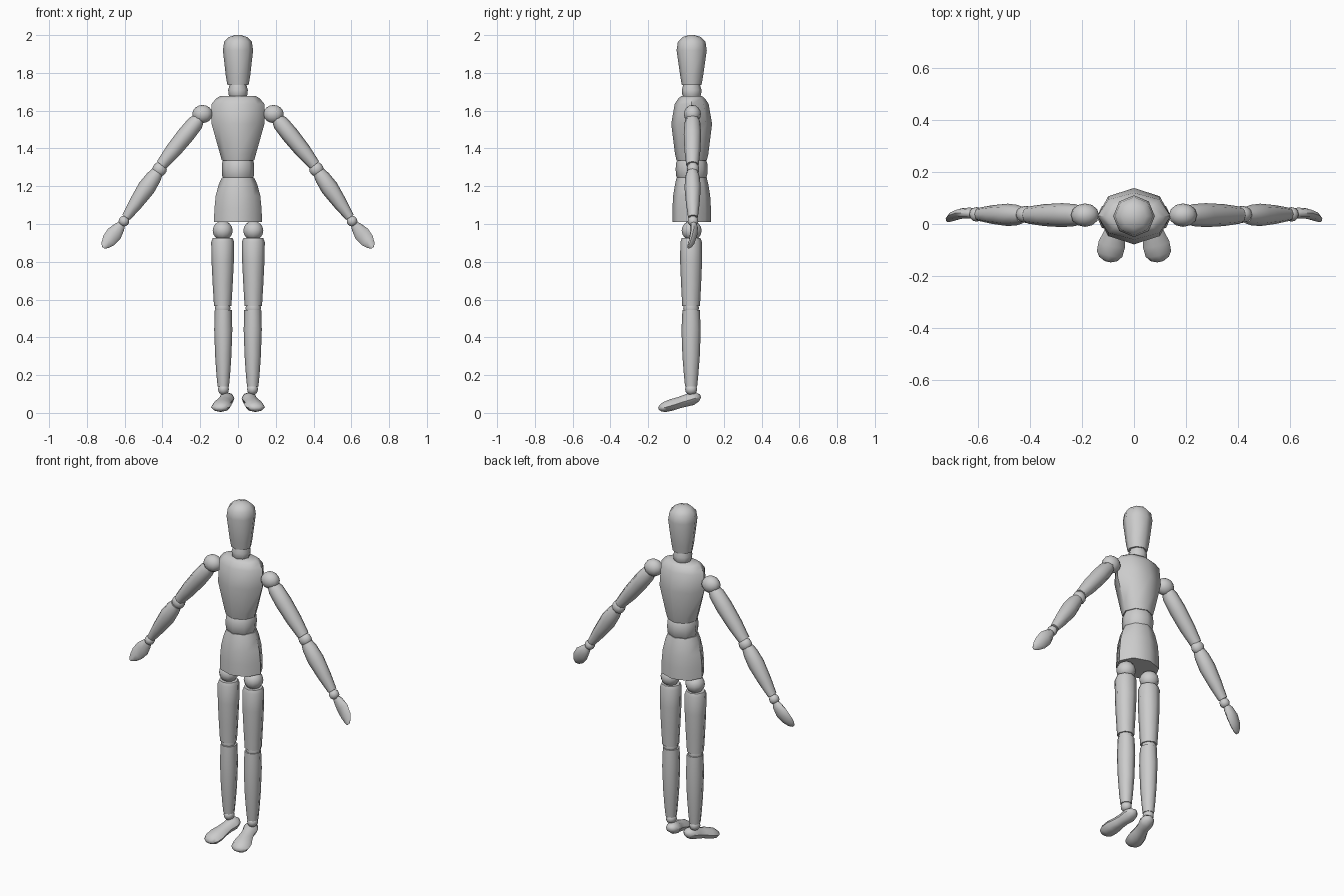
import bpy, bmesh, math
from mathutils import Vector

CY = 0.03  # depth of the body axis
Y, Z = Vector((0, 1, 0)), Vector((0, 0, 1))


def finish(name, bm, mirror):
    bmesh.ops.recalc_face_normals(bm, faces=bm.faces)
    me = bpy.data.meshes.new(name)
    bm.to_mesh(me)
    bm.free()
    ob = bpy.data.objects.new(name, me)
    bpy.context.collection.objects.link(ob)
    if mirror:
        ob.modifiers.new("mirror", 'MIRROR').use_mirror_merge = False
    bpy.ops.object.select_all(action='DESELECT')
    ob.select_set(True)
    bpy.context.view_layer.objects.active = ob
    bpy.ops.object.shade_smooth_by_angle(angle=math.radians(50))
    return ob


def loft(name, a, b, rings, hint=Y, mirror=False, n=8):
    """Skin elliptical rings (t, width radius, depth radius, depth offset) from a to b."""
    a, b = Vector(a), Vector(b)
    d = (b - a).normalized()
    u = hint.cross(d).normalized()
    v = d.cross(u)
    bm = bmesh.new()
    loops = []
    for t, ru, rv, *off in rings:
        c = a.lerp(b, t) + v * (off[0] if off else 0)
        loops.append([bm.verts.new(c + u * ru * math.cos(k * math.tau / n)
                                   + v * rv * math.sin(k * math.tau / n)) for k in range(n)])
    for p, q in zip(loops, loops[1:]):
        for k in range(n):
            j = (k + 1) % n
            bm.faces.new((p[k], p[j], q[j], q[k]))
    bm.faces.new(loops[0])
    bm.faces.new(loops[-1])
    return finish(name, bm, mirror)


def column(name, rings, x=0, y=CY, mirror=False):
    """Vertical loft whose rings are given by height."""
    return loft(name, (x, y, 0), (x, y, 1), rings, mirror=mirror)


def ball(name, c, r, mirror=True):
    bm = bmesh.new()
    bmesh.ops.create_uvsphere(bm, u_segments=12, v_segments=8, radius=1)
    for v in bm.verts:
        v.co = Vector(c) + Vector([v.co[i] * r[i] for i in range(3)])
    return finish(name, bm, mirror)


# Head, neck and trunk
column("head", [(1.735, .056, .052), (1.78, .064, .06), (1.92, .08, .08), (1.965, .073, .073),
                (1.99, .048, .048), (2.0, .015, .015)])
column("neck", [(1.665, .04, .04), (1.685, .05, .05), (1.71, .052, .052), (1.745, .042, .042)])
column("chest", [(1.335, .085, .08), (1.37, .095, .088), (1.53, .14, .108), (1.635, .14, .09),
                 (1.665, .115, .07), (1.677, .095, .055)])
column("waist", [(1.235, .075, .07), (1.255, .084, .082), (1.29, .086, .085), (1.325, .084, .082),
                 (1.345, .075, .07)])
column("pelvis", [(1.01, .127, .102), (1.08, .125, .102), (1.15, .118, .098), (1.21, .102, .088),
                  (1.245, .085, .08)])

# Legs
LX = .081
ball("hip_joint", (LX, CY, .965), (.053, .053, .052), True)
column("thigh", [(.925, .053, .05), (.905, .061, .057), (.8, .059, .058), (.68, .053, .053),
                 (.565, .046, .047)], LX, .027, True)
column("knee_joint", [(.535, .036, .036), (.555, .042, .042), (.575, .036, .036)], LX, .027, True)
column("shin", [(.545, .045, .046), (.44, .048, .051), (.3, .043, .046), (.2, .036, .038),
                (.14, .03, .032)], .078, .027, True)
ball("ankle_joint", (.077, .027, .125), (.029, .032, .03))

# Feet slope down and turn out towards the toes
loft("foot", (.05, .075, .088), (.1, -.143, .022),
     [(0, .012, .01), (.06, .032, .025), (.2, .042, .035), (.35, .036, .032),
      (.52, .041, .03), (.7, .052, .031), (.87, .05, .027), (.96, .036, .018), (1, .016, .008)],
     hint=Z, mirror=True)

# Arms
AY = .034
ball("shoulder_joint", (.188, AY, 1.582), (.054, .045, .048))
loft("upper_arm", (.205, AY, 1.56), (.405, AY, 1.312),
     [(0, .03, .034), (.1, .043, .042), (.35, .046, .046), (.7, .042, .042), (1, .031, .033)],
     mirror=True)
ball("elbow_joint", (.415, AY + .003, 1.29), (.038, .033, .038))
loft("forearm", (.427, AY, 1.275), (.592, AY + .003, 1.035),
     [(0, .032, .031), (.12, .041, .039), (.35, .047, .043), (.7, .037, .036), (1, .024, .026)],
     mirror=True)
ball("wrist_joint", (.604, AY + .003, 1.015), (.028, .028, .028))

# Hands curl gently towards the front
loft("hand", (.61, AY + .003, 1.005), (.714, AY - .015, .875),
     [(0, .015, .015, .003), (.15, .029, .021, .008), (.42, .042, .02, .012),
      (.7, .038, .017, .008), (.9, .024, .012, 0), (1, .009, .006, -.006)], mirror=True)
